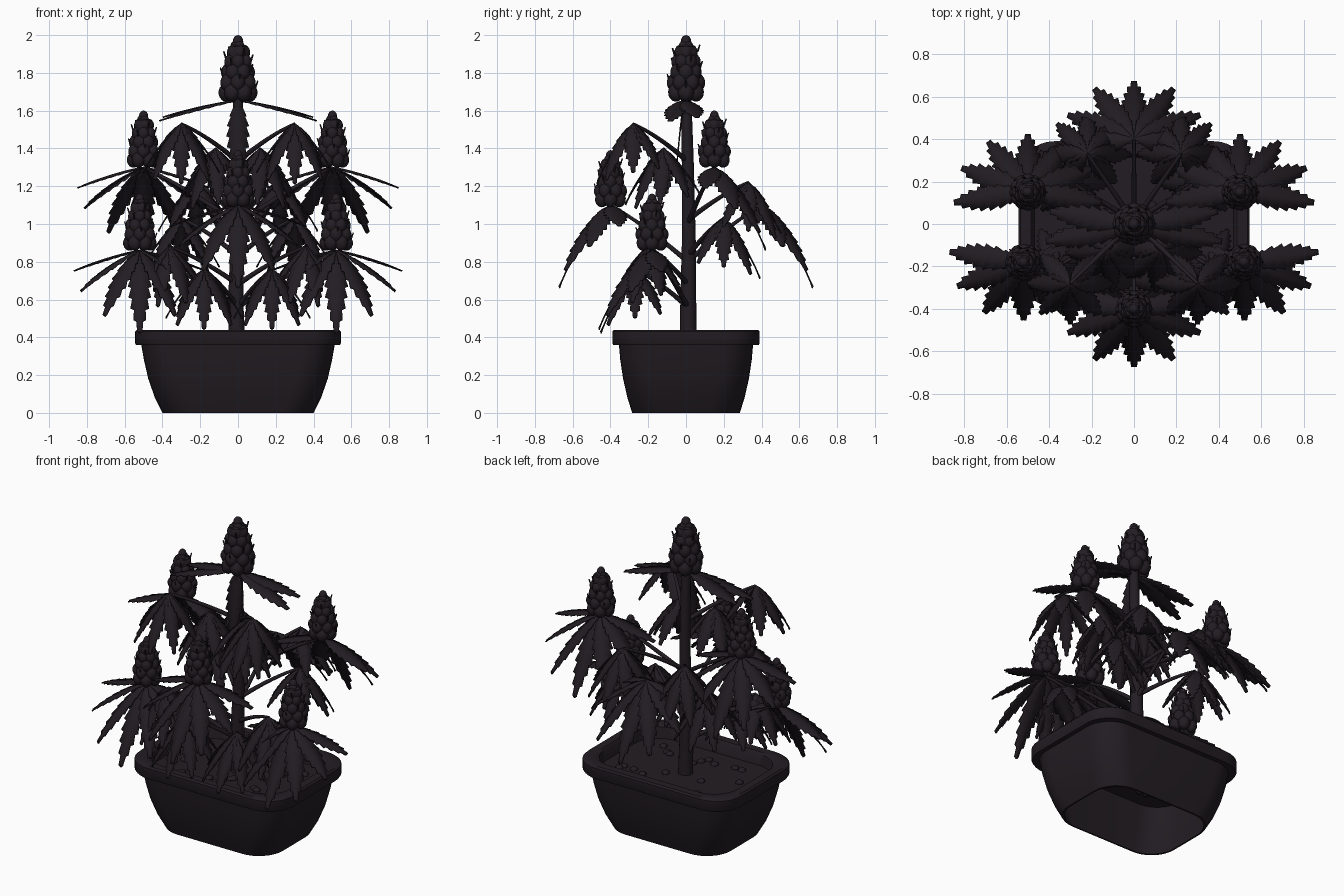
import bpy, bmesh, math, random
from mathutils import Vector, Matrix

if "Cube" in bpy.data.objects:
    bpy.data.objects.remove(bpy.data.objects["Cube"])
random.seed(4)

dark = bpy.data.materials.new("dark")
dark.diffuse_color = (0.016, 0.012, 0.016, 1)
dark.use_nodes = True
dark.node_tree.nodes["Principled BSDF"].inputs["Base Color"].default_value = dark.diffuse_color


def finish(name, bm, angle=40, recalc=True):
    if recalc:
        bmesh.ops.recalc_face_normals(bm, faces=bm.faces)
    me = bpy.data.meshes.new(name)
    bm.to_mesh(me)
    bm.free()
    ob = bpy.data.objects.new(name, me)
    bpy.context.collection.objects.link(ob)
    me.materials.append(dark)
    bpy.ops.object.select_all(action='DESELECT')
    bpy.context.view_layer.objects.active = ob
    ob.select_set(True)
    bpy.ops.object.shade_smooth_by_angle(angle=math.radians(angle))
    return ob


def rounded_loop(bm, hx, hy, z, r, n=8):
    vs = []
    for q, (sx, sy) in enumerate([(1, 1), (-1, 1), (-1, -1), (1, -1)]):
        for i in range(n + 1):
            a = math.pi / 2 * (q + i / n)
            vs.append(bm.verts.new((sx * (hx - r) + r * math.cos(a),
                                    sy * (hy - r) + r * math.sin(a), z)))
    return vs


def bridge(bm, a, b):
    n = len(a)
    for i in range(n):
        bm.faces.new((a[i], a[(i + 1) % n], b[(i + 1) % n], b[i]))


# Pot: rounded-rectangle shell, open underneath
profile = [(.40, .285, 0), (.44, .31, .08), (.475, .333, .18), (.498, .348, .28), (.512, .355, .36),
           (.54, .385, .36), (.545, .39, .37), (.545, .39, .43), (.535, .38, .44),
           (.485, .33, .44), (.475, .32, .43), (.465, .31, .33), (.43, .29, .15), (.39, .275, 0)]
bm = bmesh.new()
loops = [rounded_loop(bm, hx, hy, z, .17) for hx, hy, z in profile]
for a, b in zip(loops, loops[1:] + loops[:1]):
    bridge(bm, a, b)
finish("pot", bm)

# Soil with pebbles
bm = bmesh.new()
bm.faces.new(rounded_loop(bm, .47, .315, .36, .155))
for i in range(18):
    p = (random.uniform(-.4, .4), random.uniform(-.25, .25), .362)
    bmesh.ops.create_uvsphere(bm, u_segments=10, v_segments=6, radius=.024,
                              matrix=Matrix.Translation(p) @ Matrix.Diagonal((1, 1, .7, 1)))
finish("soil", bm, recalc=False)


def tube(name, pts, radii):
    cu = bpy.data.curves.new(name, 'CURVE')
    cu.dimensions = '3D'
    cu.bevel_depth = 1
    cu.bevel_resolution = 3
    cu.use_fill_caps = True
    sp = cu.splines.new('POLY')
    sp.points.add(len(pts) - 1)
    for q, p, r in zip(sp.points, pts, radii):
        q.co = (*p, 1)
        q.radius = r
    ob = bpy.data.objects.new(name, cu)
    bpy.context.collection.objects.link(ob)
    cu.materials.append(dark)


def branch(name, end, drop):
    # arching branch from the main stem out to a leaf centre
    e = Vector(end)
    s = Vector((0, .01, max(.5, e.z - drop)))
    m = s.lerp(e, .55) + Vector((0, 0, .03))
    pts = [s * (1 - t) ** 2 + m * 2 * t * (1 - t) + e * t * t for t in [i / 8 for i in range(9)]]
    tube(name, pts, [.014 - .006 * i / 8 for i in range(9)])


# Main stem
tube("main_stem", [(-.005, .012, .34), (-.012, .012, .6), (-.005, .015, .9), (0, .01, 1.3), (0, 0, 1.68)],
     [.046, .042, .037, .032, .028])


def leaflet(bm, c, az, reach, drop, width):
    # coarsely serrated, pointed blade following a drooping arc
    d = Vector((math.cos(az), math.sin(az), 0))
    side = Vector((-d.y, d.x, 0))
    rows, n = [], 16
    for i in range(n + 1):
        t = i / n
        p = Vector(c) + d * reach * (1 - (1 - t) ** 1.15) + Vector((0, 0, -drop * t ** 1.2))
        w = width * (math.sin(math.pi * t ** .85) ** .85 if 0 < i < n else .05)
        w *= 1.1 if i % 2 else .8
        back = Vector((0, 0, -.12 * w)) + (d * reach + Vector((0, 0, -drop))) * (.045 if i % 2 else 0)
        if i == n:
            w, back = .001, Vector()
        rows.append([bm.verts.new(p + side * w + back), bm.verts.new(p), bm.verts.new(p - side * w + back)])
    for a, b in zip(rows, rows[1:]):
        for k in (0, 1):
            bm.faces.new((a[k + 1], a[k], b[k], b[k + 1]))


def leaf(name, c, heading, fingers, width=.057):
    bm = bmesh.new()
    for ang, reach, drop in fingers:
        for s in ((1, -1) if 0 < ang < 180 else (1,)):
            leaflet(bm, c, math.radians(heading + s * ang), reach, drop, width)
    ob = finish(name, bm, 50, False)
    mod = ob.modifiers.new("thickness", 'SOLIDIFY')
    mod.thickness = .007
    mod.offset = 0


BIG = [(0, .27, .44), (38, .30, .35), (70, .33, .22), (98, .35, .11)]
TOP = [(0, .045, .44), (80, .42, .11), (100, .40, .09)]
SMALL = [(0, .19, .32), (45, .20, .30), (90, .20, .26), (135, .19, .24)]


def bud(name, c, s):
    # tapered core, swollen calyxes round the base, smaller ones above, fine hairs
    bm = bmesh.new()
    base = Matrix.Translation(c) @ Matrix.Scale(s, 4)
    bmesh.ops.create_cone(bm, cap_ends=True, segments=16, radius1=.085, radius2=.052, depth=.25,
                          matrix=base @ Matrix.Translation((0, 0, .165)))
    rings = [(.048, .060, .045, 6), (.10, .062, .042, 6), (.155, .05, .042, 6),
             (.21, .042, .038, 6), (.26, .03, .036, 5), (.29, .012, .03, 3)]
    for k, (z, R, r, n) in enumerate(rings):
        for i in range(n):
            a = math.tau * (i + k % 2 / 2) / n
            m = Matrix.Rotation(a, 4, 'Z') @ Matrix.Translation((R, 0, z)) @ Matrix.Rotation(-.15, 4, 'Y')
            bmesh.ops.create_uvsphere(bm, u_segments=12, v_segments=8, radius=r,
                                      matrix=base @ m @ Matrix.Diagonal((.95, .95, 1.12, 1)))
    bmesh.ops.create_uvsphere(bm, u_segments=12, v_segments=8, radius=.028,
                              matrix=base @ Matrix.Translation((0, 0, .315)) @ Matrix.Diagonal((1, 1, 1.25, 1)))
    for i in range(12):
        z = .09 + .19 * i / 11
        m = Matrix.Rotation(i * 2.4, 4, 'Z') @ Matrix.Translation((.103 - .15 * (z - .06), 0, z)) \
            @ Matrix.Rotation(.35, 4, 'Y')
        bmesh.ops.create_cone(bm, cap_ends=True, segments=6, radius1=.006, radius2=.004, depth=.04,
                              matrix=base @ m)
    finish(name, bm, 50, False)


# Top bud and its leaf
bud("bud_top", (0, 0, 1.65), 1)
leaf("leaf_top", (0, -.01, 1.655), -90, TOP)

# Front bud and matching back leaf on the centre line
bud("bud_front", (0, -.40, 1.09), .86)
for label, s in (("front", -1), ("back", 1)):
    c = (0, .40 * s, 1.10)
    leaf("leaf_" + label, c, 90 * s, BIG)
    branch("branch_" + label, c, .3)

# Mirrored side branches
for label, s in (("left", -1), ("right", 1)):
    for tag, c, head in (("upper", (.50 * s, .15, 1.30), 90), ("lower", (.52 * s, -.18, .86), -90)):
        bud(f"bud_{tag}_{label}", c, .86)
        leaf(f"leaf_{tag}_{label}", c, head, BIG)
        branch(f"branch_{tag}_{label}", c, .3)
    small = [((.30 * s, -.28, 1.53), -90), ((.12 * s, -.12, 1.40), -90 + 40 * s),
             ((.22 * s, .33, 1.22), 90), ((.30 * s, .20, 1.03), 90),
             ((.36 * s, -.20, .88), -90 + 20 * s), ((.18 * s, -.27, .76), -90)]
    for i, (c, head) in enumerate(small):
        leaf(f"small_leaf_{label}_{i + 1}", c, head, SMALL, .045)
        branch(f"small_branch_{label}_{i + 1}", c, .2)
